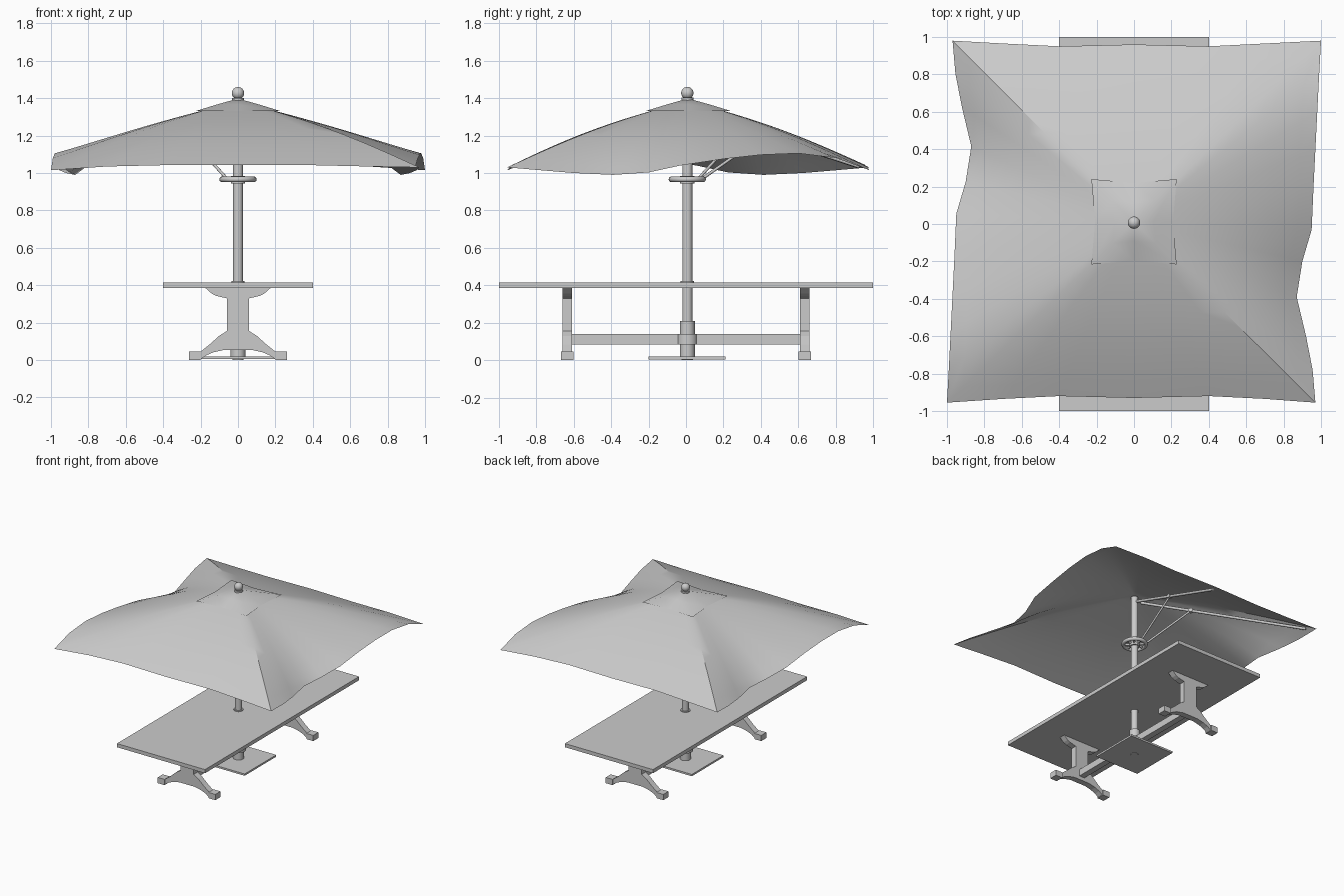
import bpy, bmesh, math
from mathutils import Vector

if "Cube" in bpy.data.objects:
    bpy.data.objects.remove(bpy.data.objects["Cube"])

CY = 0.007  # pole axis sits slightly behind centre


def make(name, bm, smooth=None):
    bmesh.ops.recalc_face_normals(bm, faces=bm.faces)
    me = bpy.data.meshes.new(name)
    bm.to_mesh(me)
    bm.free()
    ob = bpy.data.objects.new(name, me)
    bpy.context.collection.objects.link(ob)
    if smooth:
        bpy.ops.object.select_all(action='DESELECT')
        ob.select_set(True)
        bpy.context.view_layer.objects.active = ob
        bpy.ops.object.shade_smooth_by_angle(angle=math.radians(smooth))
    return ob


def box(name, lo, hi):
    bm = bmesh.new()
    bmesh.ops.create_cube(bm, size=1)
    for v in bm.verts:
        v.co = Vector([(a + b) / 2 + c * (b - a) for a, b, c in zip(lo, hi, v.co)])
    return make(name, bm)


def tube(name, a, b, r, seg=20):
    a, b = Vector(a), Vector(b)
    bm = bmesh.new()
    bmesh.ops.create_cone(bm, cap_ends=True, segments=seg, radius1=r, radius2=r, depth=(b - a).length)
    rot = (b - a).to_track_quat('Z', 'Y')
    for v in bm.verts:
        v.co = rot @ v.co + (a + b) / 2
    return make(name, bm, 40)


def post(name, z0, z1, r, seg=24):
    return tube(name, (0, CY, z0), (0, CY, z1), r, seg)


# table top, stretcher
box("table_top", (-0.4, -1, 0.385), (0.4, 1, 0.415))
box("stretcher", (-0.025, -0.61, 0.085), (0.025, 0.61, 0.14))

# trestle legs: half profile mirrored, then extruded along y
half = [(0.176, 0.387), (0.14, 0.355), (0.115, 0.343), (0.06, 0.33), (0.06, 0.155), (0.10, 0.13),
        (0.15, 0.085), (0.20, 0.045), (0.26, 0.045), (0.26, 0.0), (0.205, 0.0),
        (0.17, 0.025), (0.13, 0.042), (0.07, 0.055)]
outline = half + [(-x, z) for x, z in reversed(half)]
for side, label in ((-1, "front"), (1, "back")):
    bm = bmesh.new()
    f = bm.faces.new([bm.verts.new((x, side * 0.635 - 0.025, z)) for x, z in outline])
    ext = bmesh.ops.extrude_face_region(bm, geom=[f])
    bmesh.ops.translate(bm, vec=(0, 0.05, 0), verts=[g for g in ext['geom'] if isinstance(g, bmesh.types.BMVert)])
    make(label + "_trestle", bm)
    for sx in (-1, 1):
        x0, x1 = sorted((sx * 0.20, sx * 0.262))
        box(label + "_foot_block", (x0, side * 0.635 - 0.033, 0), (x1, side * 0.635 + 0.033, 0.047))

# base plate, sleeve, pole and finial
box("base_plate", (-0.2, -0.2, 0.005), (0.2, 0.21, 0.02))
post("base_bolt", 0, 0.006, 0.03)
post("pole_sleeve", 0.01, 0.21, 0.04)
post("stretcher_collar", 0.085, 0.14, 0.055)
post("pole", 0.02, 1.37, 0.027)
post("table_grommet", 0.41, 0.422, 0.036)
post("finial_base", 1.385, 1.402, 0.032)
bm = bmesh.new()
bmesh.ops.create_uvsphere(bm, u_segments=20, v_segments=12, radius=0.033)
bmesh.ops.translate(bm, vec=(0, CY, 1.427), verts=bm.verts)
make("finial_ball", bm, 60)

# sliding hub with ring and spokes
bm = bmesh.new()
N, M = 32, 10
rows = []
for i in range(N):
    a = 2 * math.pi * i / N
    rows.append([bm.verts.new((math.cos(a) * (0.085 + 0.015 * math.cos(b)), CY + math.sin(a) * (0.085 + 0.015 * math.cos(b)),
                               0.966 + 0.015 * math.sin(b))) for b in (2 * math.pi * j / M for j in range(M))])
for i in range(N):
    for j in range(M):
        p, q, k = rows[i], rows[(i + 1) % N], (j + 1) % M
        bm.faces.new((p[j], q[j], q[k], p[k]))
make("hub_ring", bm, 60)
post("hub_core", 0.945, 0.985, 0.038)
for i in range(8):
    a = math.pi * i / 4
    c, s = math.cos(a), math.sin(a)
    tube("hub_spoke", (0.03 * c, CY + 0.03 * s, 0.966), (0.08 * c, CY + 0.08 * s, 0.966), 0.009, 10)

# the two ribs with their struts (back and back-left corner)
for label, dx, dy, end, joint, hub in (("back", 0, 1, 0.92, 0.41, 0.08), ("corner", -1, 1, 0.915, 0.30, 0.06)):
    def at(d, z):
        return Vector((dx * d, CY + dy * d, z))
    start, tip = at(0.03, 1.325), at(end, 1.035)
    mid = start.lerp(tip, (joint - 0.03) / (end - 0.03))
    tube(label + "_rib", start, tip, 0.011, 10)
    tube(label + "_strut", at(hub, 0.97), mid, 0.008, 10)
    side = Vector((dy, -dx, 0)).normalized() * 0.014
    tube(label + "_joint", mid - side, mid + side, 0.016, 12)

# canopy: wavy rim points (x, y, z), anticlockwise; left edge echoes the right
right = [(0.97, -0.955, 1.03), (0.955, -0.78, 1.015), (0.92, -0.6, 1.0), (0.87, -0.39, 0.99), (0.9, -0.2, 1.003),
         (0.95, -0.03, 1.04), (0.96, 0.2, 1.075), (0.97, 0.4, 1.097), (0.98, 0.6, 1.105), (0.99, 0.8, 1.08)]
back = [(1.0, 0.98, 1.015), (0.7, 0.965, 1.035), (0.4, 0.95, 1.042), (0.0, 0.96, 1.042),
        (-0.4, 0.95, 1.042), (-0.7, 0.965, 1.035)]
rim = right + back
rim += [(-x, 0.025 - y + (0.005 if abs(x) < 0.8 else 0), z) for x, y, z in rim]
bm = bmesh.new()
T = 12
TOP = 1.385
rings = []
for i in range(1, T + 1):
    t = i / T
    ring = []
    for x, y, z in rim:
        # undisturbed square rim, blended into the windblown rim outwards
        m = max(abs(x), abs(y))
        flat = Vector((x, y, 0)) * (0.965 / m)
        p = flat.lerp(Vector((x, y, 0)), t * t) * t
        p.y += (1 - t) * 0.01
        h = TOP - (TOP - 1.035) * (t - 0.08 * math.sin(math.pi * t)) + (z - 1.035) * t ** 2.2
        ring.append(bm.verts.new((p.x, p.y, h)))
    rings.append(ring)
apex = bm.verts.new((0, 0.01, TOP))
n = len(rim)
for k in range(n):
    l = (k + 1) % n
    bm.faces.new((apex, rings[0][k], rings[0][l]))
    for r, s in zip(rings, rings[1:]):
        bm.faces.new((r[k], s[k], s[l], r[l]))
make("canopy", bm, 30)

# small vent cap over the peak, edges bowed inward
bm = bmesh.new()
apex = bm.verts.new((0, 0.01, 1.398))
ring = []
for k in range(8):
    a = math.pi / 4 * k
    c, s = round(math.cos(a) * 1.01), round(math.sin(a) * 1.01)
    r = 0.228 if k % 2 else 0.208
    ring.append((bm.verts.new((c * r / 2, 0.012 + s * r / 2, 1.366)), bm.verts.new((c * r, 0.012 + s * r, 1.331))))
for k in range(8):
    (a0, a1), (b0, b1) = ring[k], ring[(k + 1) % 8]
    bm.faces.new((apex, a0, b0))
    bm.faces.new((a0, a1, b1, b0))
make("vent_cap", bm, 30)
